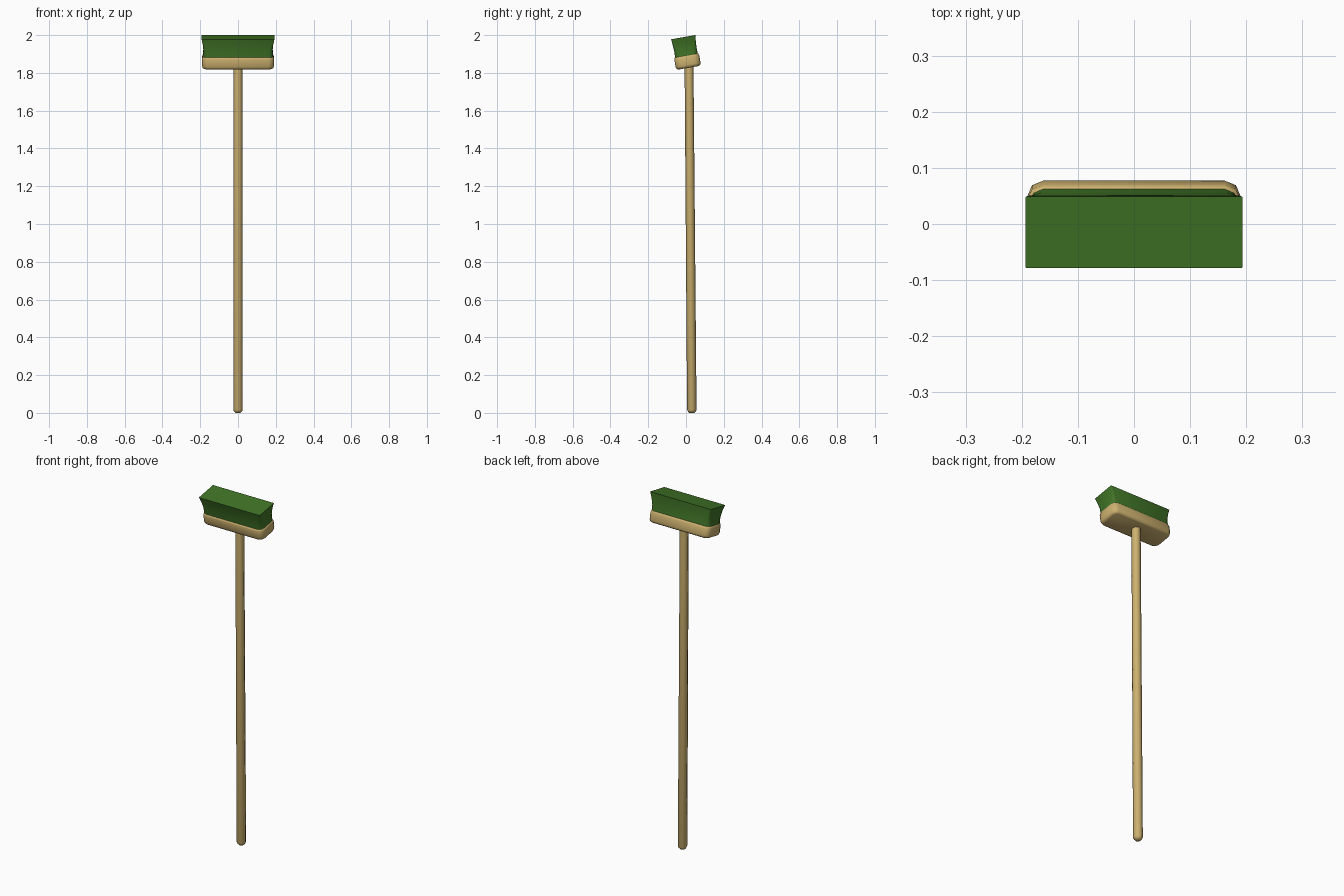
import bpy, bmesh, math
from mathutils import Vector, Matrix

if "Cube" in bpy.data.objects:
    bpy.data.objects.remove(bpy.data.objects["Cube"])


def material(name, rgb):
    m = bpy.data.materials.new(name)
    m.diffuse_color = (*rgb, 1)
    m.use_nodes = True
    m.node_tree.nodes["Principled BSDF"].inputs["Base Color"].default_value = m.diffuse_color
    return m


wood = material("pale wood", (0.61, 0.44, 0.16))
green = material("bristle green", (0.052, 0.175, 0.02))


def loft(name, rings, mat, angle):
    """Skin a stack of equal-length rings and cap both ends."""
    bm = bmesh.new()
    loops = [[bm.verts.new(p) for p in ring] for ring in rings]
    n = len(loops[0])
    for a, b in zip(loops, loops[1:]):
        for i in range(n):
            j = (i + 1) % n
            bm.faces.new((a[i], a[j], b[j], b[i]))
    bm.faces.new(loops[0][::-1])
    bm.faces.new(loops[-1])
    bmesh.ops.recalc_face_normals(bm, faces=bm.faces)
    me = bpy.data.meshes.new(name)
    bm.to_mesh(me)
    bm.free()
    me.materials.append(mat)
    ob = bpy.data.objects.new(name, me)
    bpy.context.collection.objects.link(ob)
    bpy.ops.object.select_all(action='DESELECT')
    ob.select_set(True)
    bpy.context.view_layer.objects.active = ob
    bpy.ops.object.shade_smooth_by_angle(angle=math.radians(angle))
    return ob


def rounded_rect(hx, hy, r, z):
    """Rectangle outline with three-point rounded corners."""
    pts = []
    for k, (sx, sy) in enumerate([(1, 1), (-1, 1), (-1, -1), (1, -1)]):
        for s in range(3):
            a = math.radians(90 * k + 45 * s)
            pts.append((sx * (hx - r) + r * math.cos(a),
                        sy * (hy - r) + r * math.sin(a), z))
    return pts


# Head frame: tilted 10 degrees, leaning to the front
head = Matrix.Translation((0, 0.008, 1.860)) @ Matrix.Rotation(math.radians(10), 4, 'X')

# Wooden block with softened edges
block = loft("head_block", [
    rounded_rect(0.176, 0.053, 0.018, -0.0335),
    rounded_rect(0.186, 0.063, 0.025, -0.029),
    rounded_rect(0.190, 0.067, 0.028, -0.018),
    rounded_rect(0.190, 0.067, 0.028, 0.022),
    rounded_rect(0.187, 0.064, 0.026, 0.031),
    rounded_rect(0.183, 0.060, 0.024, 0.0335)], wood, 50)
block.matrix_world = head

# Bristles: rounded at the root, flaring to sharp corners at the tips
bristles = loft("bristles", [
    rounded_rect(0.186, 0.061, 0.025, 0.031),
    rounded_rect(0.183, 0.060, 0.017, 0.065),
    rounded_rect(0.186, 0.062, 0.009, 0.098),
    rounded_rect(0.193, 0.065, 0.001, 0.131)], green, 50)
bristles.matrix_world = head

# Slightly leaning eight-sided handle with a rounded end
bottom, top = Vector((0, 0.031, 0)), Vector((0, 0.016, 1.84))
rings = []
for t, r in [(0, 0.013), (0.004, 0.021), (0.009, 0.025), (1, 0.0235)]:
    c = bottom.lerp(top, t)
    rings.append([(c.x + r * math.cos(math.pi * i / 4),
                   c.y + r * math.sin(math.pi * i / 4), c.z) for i in range(8)])
loft("handle", rings, wood, 50)
